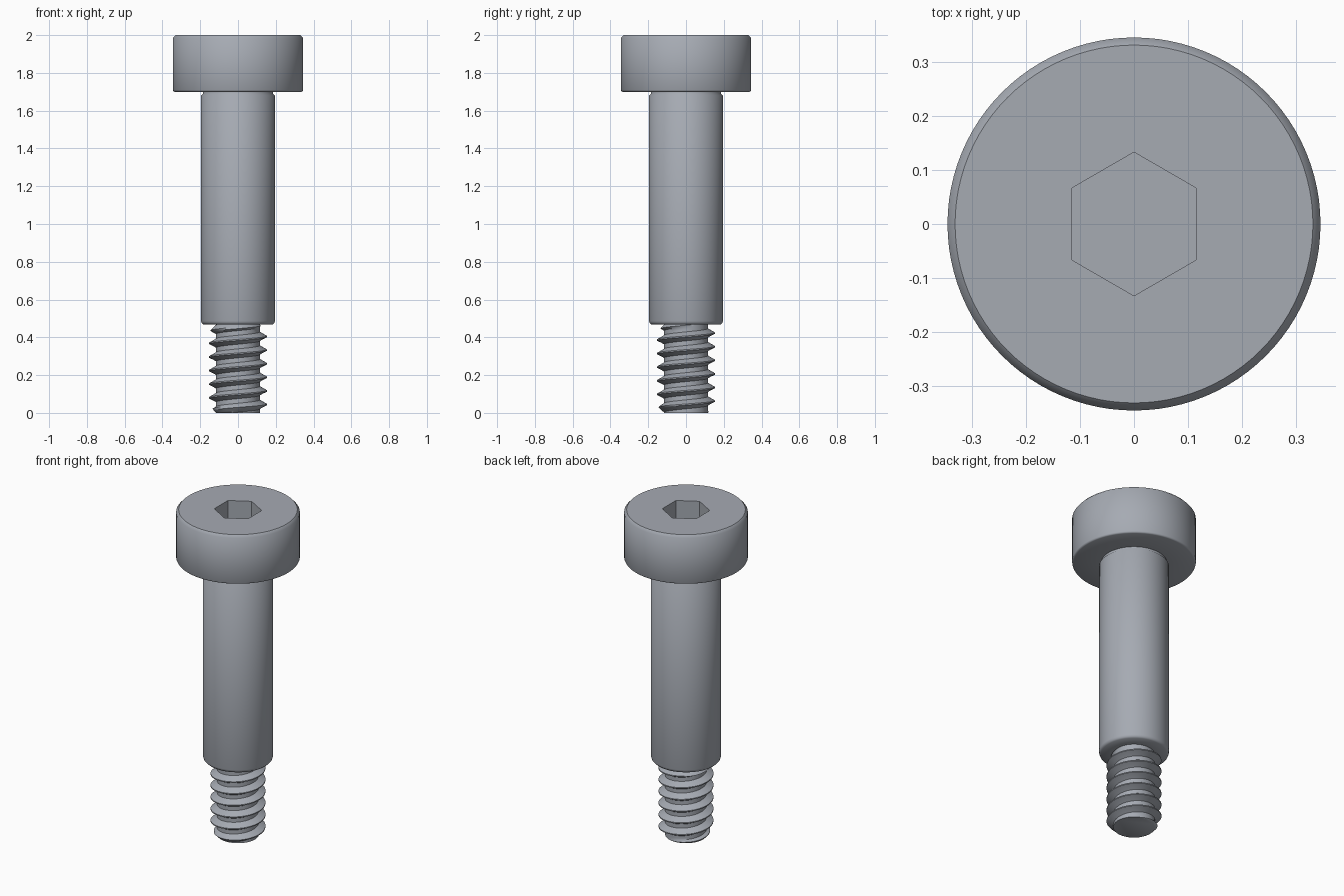
import bpy
import bmesh
from math import pi, cos, sin, radians

SEG = 96
PITCH = 0.072
MAJOR, ROOT = 0.153, 0.116
THREAD_TOP = 0.468

cube = bpy.data.objects.get("Cube")
if cube:
    bpy.data.objects.remove(cube, do_unlink=True)

steel = bpy.data.materials.new("grey_steel")
steel.use_nodes = True
steel.diffuse_color = (0.38, 0.405, 0.45, 1)
steel.node_tree.nodes["Principled BSDF"].inputs["Base Color"].default_value = steel.diffuse_color


def finish(bm, name):
    """Turn a bmesh into a smooth-shaded object with crisp edges."""
    bmesh.ops.remove_doubles(bm, verts=bm.verts, dist=1e-5)
    bmesh.ops.recalc_face_normals(bm, faces=bm.faces)
    mesh = bpy.data.meshes.new(name)
    bm.to_mesh(mesh)
    bm.free()
    mesh.materials.append(steel)
    obj = bpy.data.objects.new(name, mesh)
    bpy.context.collection.objects.link(obj)
    bpy.ops.object.select_all(action='DESELECT')
    obj.select_set(True)
    bpy.context.view_layer.objects.active = obj
    bpy.ops.object.shade_smooth_by_angle(angle=radians(46))


def circle(radius):
    return lambda a: radius


def hexagon(apothem):
    """Radius of a hexagon with flats facing +x and -x."""
    return lambda a: apothem / cos((a + pi / 6) % (pi / 3) - pi / 6)


def lathe(name, rings, cap_start=False):
    """Skin a stack of (outline, height) rings."""
    bm = bmesh.new()
    loops = []
    for outline, z in rings:
        angles = [2 * pi * i / SEG for i in range(SEG)]
        loops.append([bm.verts.new((outline(a) * cos(a), outline(a) * sin(a), z)) for a in angles])
    for low, high in zip(loops, loops[1:]):
        for i in range(SEG):
            j = (i + 1) % SEG
            bm.faces.new((low[i], low[j], high[j], high[i]))
    if cap_start:
        bm.faces.new(loops[0])
    finish(bm, name)


# Cap head with hex socket, from the socket floor outwards and down
socket = hexagon(0.115)
head = [(socket, 1.85), (socket, 2.0)]
head += [(circle(r), z) for r, z in (
    (0.331, 2.0), (0.345, 1.985), (0.345, 1.709), (0.342, 1.703), (0.336, 1.70), (0.18, 1.70))]
lathe("socket_head", head, cap_start=True)

# Shoulder with a shallow neck under the head and an eased lower edge
shoulder = [(circle(r), z) for r, z in (
    (0.186, 1.70), (0.186, 1.69), (0.195, 1.68), (0.195, 0.486),
    (0.192, 0.476), (0.184, 0.468), (0.11, 0.468))]
lathe("shoulder", shoulder)

# Right-handed screw thread: every column samples the tooth profile,
# shifted up by one pitch over a full turn
tooth = [(0.0, 1), (0.06, 1), (0.21, 0.5), (0.36, 0), (0.5, 0), (0.7, 0), (0.85, 0.5), (0.97, 1)]
turns = range(-2, 9)
START = 0.043

bm = bmesh.new()
columns = []
for i in range(SEG + 1):
    a = 2 * pi * i / SEG
    column = []
    for k in turns:
        for offset, height in tooth:
            z = START + PITCH * (k + offset + i / SEG)
            z = min(max(z, 0), THREAD_TOP)
            r = ROOT + (MAJOR - ROOT) * height
            # Chamfered tip and run-out below the shoulder
            r = min(r, ROOT + z, ROOT + (THREAD_TOP - z))
            column.append(bm.verts.new((r * cos(a), r * sin(a), z)))
    columns.append(column)
for left, right in zip(columns, columns[1:]):
    for j in range(len(left) - 1):
        bm.faces.new((left[j], right[j], right[j + 1], left[j + 1]))
bmesh.ops.remove_doubles(bm, verts=bm.verts, dist=1e-5)
tip = [e for e in bm.edges if e.is_boundary and all(v.co.z < 1e-4 for v in e.verts)]
bmesh.ops.holes_fill(bm, edges=tip, sides=0)
finish(bm, "screw_thread")
